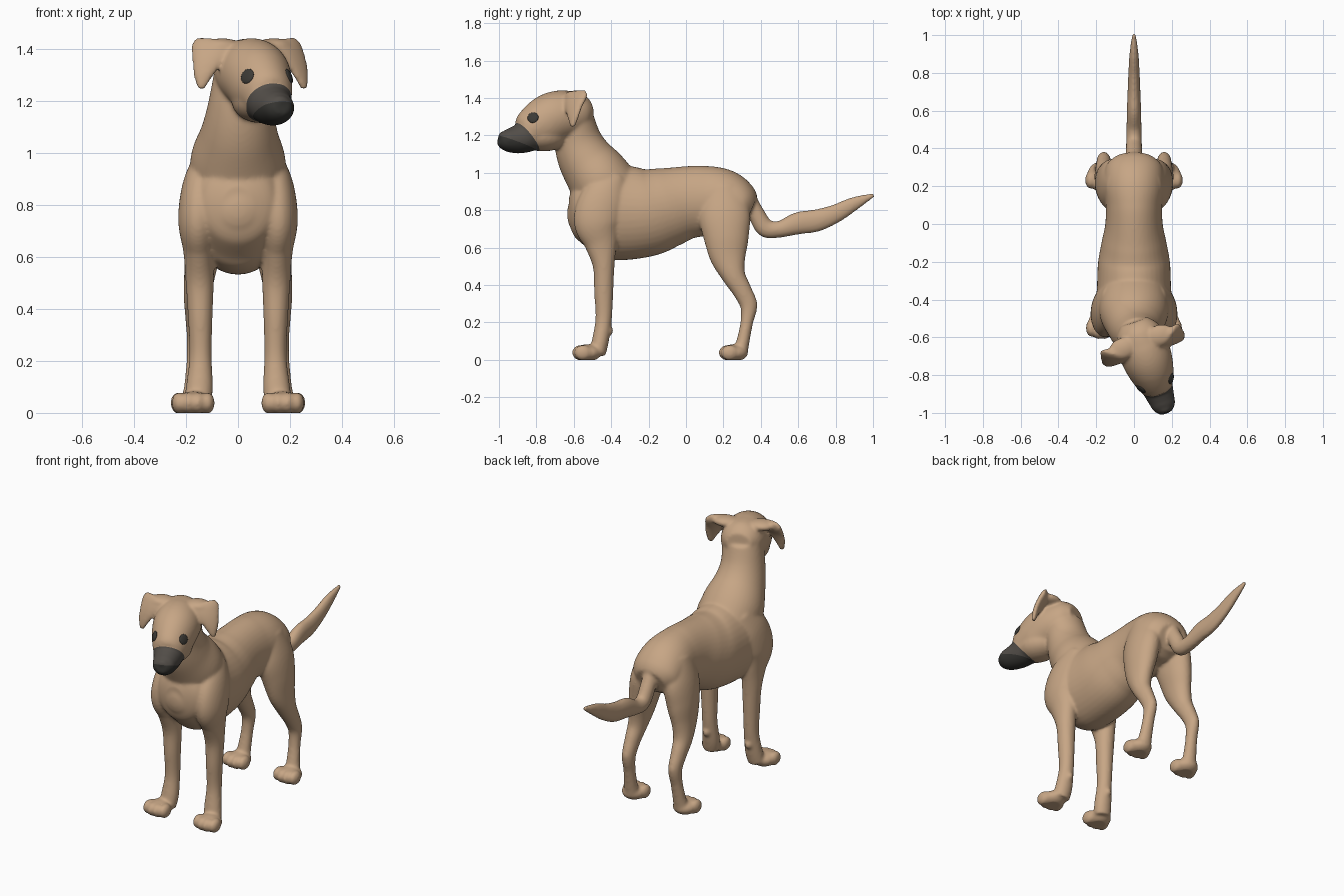
import bpy
import bmesh
from math import cos, sin, pi, radians
from mathutils import Matrix, Vector

cube = bpy.data.objects.get("Cube")
if cube:
    bpy.data.objects.remove(cube, do_unlink=True)


def material(name, rgb):
    mat = bpy.data.materials.new(name)
    mat.use_nodes = True
    colour = (*rgb, 1)
    mat.diffuse_color = colour
    shader = mat.node_tree.nodes["Principled BSDF"]
    shader.inputs["Base Color"].default_value = colour
    shader.inputs["Roughness"].default_value = 0.8
    return mat


tan_coat = material("tan_coat", (0.57, 0.38, 0.235))
muzzle_grey = material("muzzle_grey", (0.085, 0.075, 0.065))
muzzle_black = material("muzzle_black", (0.035, 0.034, 0.03))
eye_dark = material("eye_dark", (0.045, 0.042, 0.036))

skin = bmesh.new()
IDENTITY = Matrix.Identity(4)
SIDE = Vector((1, 0, 0))
# The head is turned to the animal's left
HEAD = Matrix.Translation((0.04, -0.63, 0)) @ Matrix.Rotation(radians(19.5), 4, "Z")


def spline(points, steps=8):
    """Catmull-Rom interpolation through stations of any dimension."""
    pts = [Vector(p) for p in points]
    pts = [pts[0]] + pts + [pts[-1]]
    out = []
    for a, b, c, d in zip(pts, pts[1:], pts[2:], pts[3:]):
        for s in range(steps):
            t = s / steps
            out.append(b + (c - a) * (t / 2)
                       + (a * 2 - b * 5 + c * 4 - d) * (t * t / 2)
                       + (b * 3 - a - c * 3 + d) * (t ** 3 / 2))
    return out + [pts[-1]]


def tube(stations, side=SIDE, matrix=IDENTITY, sides=40):
    """Loft ellipses along stations of x, y, z, side radius, other radius."""
    path = spline(stations)
    centres = [Vector(p[:3]) for p in path]
    rings = []
    for i, p in enumerate(path):
        tangent = centres[min(i + 1, len(path) - 1)] - centres[max(i - 1, 0)]
        tangent.normalize()
        u = (side - tangent * side.dot(tangent)).normalized()
        v = tangent.cross(u)
        ring = []
        for k in range(sides):
            a = 2 * pi * k / sides
            spot = centres[i] + u * (p[3] * cos(a)) + v * (p[4] * sin(a))
            ring.append(skin.verts.new(matrix @ spot))
        rings.append(ring)
    for low, high in zip(rings, rings[1:]):
        for k in range(sides):
            n = (k + 1) % sides
            skin.faces.new((low[k], low[n], high[n], high[k]))
    skin.faces.new(rings[0][::-1])
    skin.faces.new(rings[-1])


def blob(centre, radii, matrix=IDENTITY):
    place = matrix @ Matrix.Translation(centre) @ Matrix.Diagonal((*radii, 1))
    bmesh.ops.create_uvsphere(skin, u_segments=24, v_segments=16, radius=1, matrix=place)


def mirrored(stations, sign):
    return [(sign * s[0], *s[1:]) for s in stations]


def paw(x, front):
    """Pad with four toes, reaching forward to the given y."""
    blob((x, front + 0.085, 0.037), (0.072, 0.075, 0.046))
    for i in (-1.5, -0.5, 0.5, 1.5):
        blob((x + i * 0.036, front + 0.043 + abs(i) * 0.012, 0.038), (0.029, 0.047, 0.042))


# Trunk: y, centre height, half width, half height
trunk = [
    (-0.625, 0.80, 0.06, 0.07), (-0.59, 0.80, 0.14, 0.15), (-0.5, 0.80, 0.185, 0.22),
    (-0.4, 0.79, 0.197, 0.255), (-0.3, 0.785, 0.195, 0.25), (-0.2, 0.79, 0.19, 0.235),
    (-0.1, 0.815, 0.172, 0.215), (0, 0.84, 0.152, 0.195), (0.1, 0.85, 0.15, 0.188),
    (0.2, 0.85, 0.16, 0.17), (0.3, 0.82, 0.15, 0.13), (0.35, 0.8, 0.1, 0.08)]
tube([(0, *s) for s in trunk])
blob((0, -0.595, 0.78), (0.09, 0.04, 0.09))

# Neck
tube([(0, -0.37, 0.82, 0.18, 0.19), (0, -0.465, 0.97, 0.183, 0.172),
      (0.005, -0.54, 1.08, 0.148, 0.148), (0.012, -0.58, 1.18, 0.127, 0.127),
      (0.028, -0.6, 1.3, 0.12, 0.105)])

# Head: forward distance, centre height, half width, half height
head = [
    (-0.12, 1.33, 0.075, 0.06), (-0.07, 1.325, 0.115, 0.11), (0, 1.31, 0.132, 0.132),
    (0.08, 1.295, 0.134, 0.138), (0.15, 1.257, 0.122, 0.134), (0.2, 1.228, 0.106, 0.117),
    (0.25, 1.19, 0.085, 0.086), (0.31, 1.175, 0.072, 0.071), (0.36, 1.175, 0.06, 0.055),
    (0.39, 1.182, 0.034, 0.032)]
tube([(0, -d, z, w, h) for d, z, w, h in head], matrix=HEAD)
# Jaw and nose
blob((0, -0.14, 1.2), (0.108, 0.14, 0.086), HEAD)
blob((0, -0.365, 1.195), (0.038, 0.028, 0.027), HEAD)

# Hanging flap of an ear
ear = [
    (0.148, 0, 1.436, 0.06, 0.014), (0.158, -0.01, 1.405, 0.076, 0.024),
    (0.18, -0.03, 1.355, 0.06, 0.021), (0.2, -0.042, 1.3, 0.04, 0.017),
    (0.21, -0.05, 1.245, 0.014, 0.012)]

# Legs: x, y, z, half width, half depth
front_leg = [
    (0.11, -0.38, 0.98, 0.055, 0.07), (0.14, -0.435, 0.87, 0.073, 0.12),
    (0.153, -0.475, 0.74, 0.077, 0.125), (0.15, -0.455, 0.62, 0.06, 0.088),
    (0.147, -0.44, 0.5, 0.054, 0.058), (0.145, -0.44, 0.36, 0.047, 0.051),
    (0.144, -0.44, 0.22, 0.043, 0.044), (0.148, -0.458, 0.1, 0.052, 0.045),
    (0.157, -0.475, 0.03, 0.052, 0.045)]
hind_leg = [
    (0.08, 0.19, 0.92, 0.065, 0.1), (0.11, 0.205, 0.78, 0.08, 0.137),
    (0.13, 0.215, 0.66, 0.077, 0.122), (0.145, 0.225, 0.55, 0.062, 0.097),
    (0.157, 0.255, 0.45, 0.052, 0.064), (0.16, 0.3, 0.37, 0.043, 0.052),
    (0.16, 0.335, 0.29, 0.037, 0.046), (0.163, 0.325, 0.2, 0.035, 0.034),
    (0.168, 0.305, 0.1, 0.04, 0.035), (0.172, 0.29, 0.035, 0.047, 0.04)]

for sign in (1, -1):
    tube(mirrored(ear, sign), side=Vector((sign * 0.89, 0.46, 0)), matrix=HEAD)
    # Fold joining the flap to the crown
    blob((sign * 0.105, 0.005, 1.41), (0.075, 0.058, 0.03), HEAD)
    tube(mirrored(front_leg, sign))
    tube(mirrored(hind_leg, sign))
    paw(sign * 0.172, -0.612)
    paw(sign * 0.176, 0.172)
    # Wrist pad behind the front leg and point of the hock
    blob((sign * 0.145, -0.405, 0.155), (0.022, 0.016, 0.024))
    blob((sign * 0.16, 0.352, 0.295), (0.028, 0.032, 0.04))

# Tail: y, centre height, half width, half height
tail = [
    (0.31, 0.89, 0.045, 0.05), (0.375, 0.78, 0.044, 0.046), (0.425, 0.705, 0.042, 0.05),
    (0.5, 0.698, 0.04, 0.045), (0.6, 0.73, 0.038, 0.06), (0.7, 0.745, 0.034, 0.06),
    (0.8, 0.782, 0.03, 0.05), (0.9, 0.835, 0.024, 0.037), (1.006, 0.882, 0.011, 0.011)]
tube([(0, *s) for s in tail])

# Fuse every volume into one smooth skin
bmesh.ops.recalc_face_normals(skin, faces=skin.faces)
rough = bpy.data.meshes.new("body_volumes")
skin.to_mesh(rough)
skin.free()
body = bpy.data.objects.new("dog_body", rough)
bpy.context.collection.objects.link(body)
remesh = body.modifiers.new("fuse", "REMESH")
remesh.mode = "VOXEL"
remesh.voxel_size = 0.008
relax = body.modifiers.new("relax", "SMOOTH")
relax.factor = 0.5
relax.iterations = 11
graph = bpy.context.evaluated_depsgraph_get()
fused = bpy.data.meshes.new_from_object(body.evaluated_get(graph))
body.modifiers.clear()
body.data = fused
bpy.data.meshes.remove(rough)
fused.materials.clear()
for mat in (tan_coat, muzzle_grey, muzzle_black):
    fused.materials.append(mat)

# Cut clean colour borders around the muzzle and along the lips
EDGE, EDGE_DIR = Vector((0, -0.27, 1.24)), Vector((0, -1, -0.8))
LIP, LIP_DIR = Vector((0, -0.17, 1.115)), Vector((0, -0.37, -1))
TURN = HEAD.to_3x3()
bm = bmesh.new()
bm.from_mesh(fused)
for spot, direction in ((EDGE, EDGE_DIR), (LIP, LIP_DIR)):
    faces = [f for f in bm.faces
             if f.calc_center_median().y < -0.72 and f.calc_center_median().z > 1]
    parts = set(faces) | {e for f in faces for e in f.edges} | {v for f in faces for v in f.verts}
    bmesh.ops.bisect_plane(bm, geom=list(parts), plane_co=HEAD @ spot, plane_no=TURN @ direction)
unturn = HEAD.inverted()
for face in bm.faces:
    c = unturn @ face.calc_center_median()
    face.material_index = 0
    if c.y < -0.14 and c.z > 1.08 and (c - EDGE).dot(EDGE_DIR) > 0:
        face.material_index = 2 if (c - LIP).dot(LIP_DIR.normalized()) > 0 else 1
# Flat soles
for v in bm.verts:
    v.co.z = max(v.co.z, 0)
bm.to_mesh(fused)
bm.free()
fused.shade_smooth()
fused.update()

# Eyes: thin lenses lying on the skin
for name, sign in (("left_eye", 1), ("right_eye", -1)):
    aim = HEAD @ Vector((sign * 0.07, -0.22, 1.288))
    hit, spot, normal, _ = body.closest_point_on_mesh(aim)
    lens = bmesh.new()
    turn = normal.to_track_quat("Z", "Y").to_matrix().to_4x4()
    place = Matrix.Translation(spot - normal * 0.002) @ turn @ Matrix.Diagonal((0.03, 0.03, 0.009, 1))
    bmesh.ops.create_uvsphere(lens, u_segments=24, v_segments=12, radius=1, matrix=place)
    mesh = bpy.data.meshes.new(name)
    lens.to_mesh(mesh)
    lens.free()
    mesh.materials.append(eye_dark)
    mesh.shade_smooth()
    bpy.context.collection.objects.link(bpy.data.objects.new(name, mesh))
